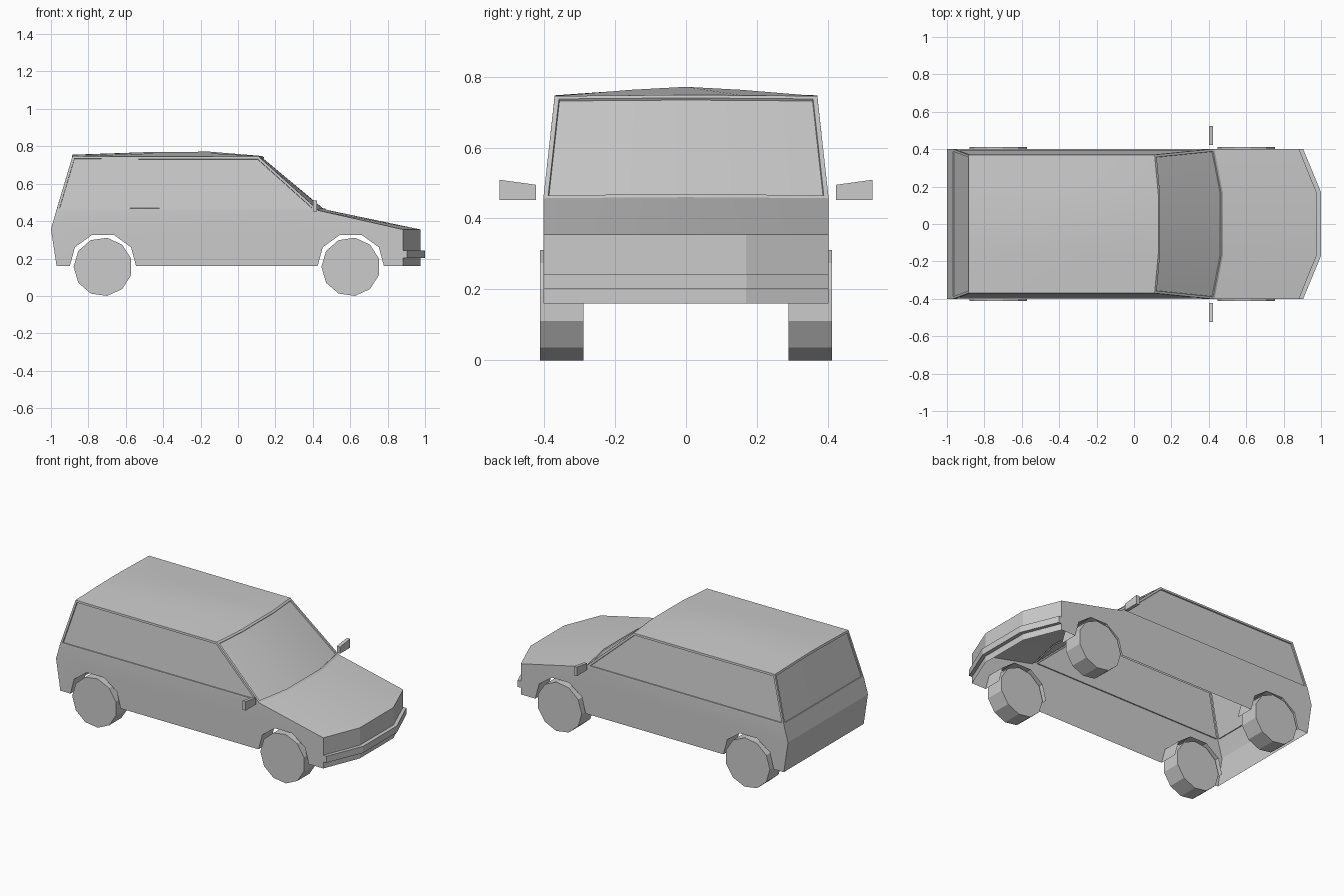
import bpy, bmesh, math

if "Cube" in bpy.data.objects:
    bpy.data.objects.remove(bpy.data.objects["Cube"])


def finish(bm, name, smooth=False):
    bmesh.ops.recalc_face_normals(bm, faces=bm.faces)
    me = bpy.data.meshes.new(name)
    bm.to_mesh(me)
    bm.free()
    ob = bpy.data.objects.new(name, me)
    bpy.context.collection.objects.link(ob)
    if smooth:
        bpy.ops.object.select_all(action='DESELECT')
        ob.select_set(True)
        bpy.context.view_layer.objects.active = ob
        bpy.ops.object.shade_smooth_by_angle(angle=math.radians(20))
    return ob


def prism(name, pts, vec):
    """Extrude a closed outline along vec."""
    bm = bmesh.new()
    f = bm.faces.new([bm.verts.new(p) for p in pts])
    ext = bmesh.ops.extrude_face_region(bm, geom=[f], use_keep_orig=True)
    bmesh.ops.translate(bm, vec=vec, verts=[v for v in ext['geom'] if isinstance(v, bmesh.types.BMVert)])
    return finish(bm, name)


def arch(cx):
    """Wheel arch points, front to back."""
    return [(cx + dx, z, 0, 0) for dx, z in
            ((.177, .16), (.15, .26), (.06, .325), (-.06, .325), (-.15, .26), (-.177, .16))]


WHEEL_X = (-.722, .603)

# Body side profile: x, z, centre bulge in x, crown in z
upper = [(-.972, .455, 0, 0), (-.885, .747, 0, .008), (-.45, .745, 0, .025), (-.15, .745, 0, .026),
         (.11, .745, .02, .003), (.43, .457, .045, .003)]
lower = [(.882, .355, .094, 0), (.882, .16, .094, 0)] + arch(WHEEL_X[1]) + arch(WHEEL_X[0]) \
    + [(-.97, .16, 0, 0), (-1, .357, 0, 0)]
profile = upper + lower
n, nu = len(profile), len(upper)

# Body: profile lofted across the width as a shell, open underneath
bm = bmesh.new()
rings = []
for t in (-1, -.42, 0, .42, 1):
    ring = []
    for x, z, bx, bz in profile:
        half = .37 if z > .7 else .402
        ring.append(bm.verts.new((x + bx * (abs(t) < 1), t * half, z + bz * (1 - abs(t) ** 1.3))))
    rings.append(ring)
strips = {}
for a, b in zip(rings, rings[1:]):
    for i in range(n):
        if nu + 1 <= i <= nu + 13:
            continue
        j = (i + 1) % n
        strips.setdefault(i, []).append(bm.faces.new((a[i], a[j], b[j], b[i])))
sides = []
for r in (rings[0], rings[-1]):
    sides.append(bm.faces.new(r[:nu]))
    bm.faces.new(r[nu - 1:] + r[:1])
    # Wheel arch liners reaching inwards
    for start in (nu + 2, nu + 8):
        outer = r[start:start + 6]
        inner = [bm.verts.new((v.co.x, v.co.y * .7, v.co.z)) for v in outer]
        for k in range(5):
            bm.faces.new((outer[k], outer[k + 1], inner[k + 1], inner[k]))
bmesh.ops.recalc_face_normals(bm, faces=bm.faces)
roof = strips[1][0]
roof.normal_update()
if roof.normal.z < 0:
    bmesh.ops.reverse_faces(bm, faces=bm.faces)
# Recessed side windows, rear window and windscreen
for faces in ([sides[0]], [sides[1]], strips[0], strips[nu - 2]):
    bmesh.ops.inset_region(bm, faces=faces, thickness=.013, depth=0, use_even_offset=True)
    bmesh.ops.inset_region(bm, faces=faces, thickness=.001, depth=-.007, use_even_offset=True)
finish(bm, "body", smooth=True)

# Front bumper wrapping the nose
prism("front_bumper", [(.86, -.402, .202), (.904, -.402, .202), (1, -.17, .202), (1, .17, .202),
                       (.904, .402, .202), (.86, .402, .202), (.955, .17, .202), (.955, -.17, .202)],
      (0, 0, .042))

# Door mirrors
for s, side in ((-1, "right"), (1, "left")):
    prism("mirror_" + side, [(.4, s * .423, .452), (.4, s * .525, .452),
                             (.4, s * .525, .509), (.4, s * .423, .495)], (.022, 0, 0))

# Wheels: eleven-sided drums with a flat edge facing forward
R = .157
for x, end in zip(WHEEL_X, ("rear", "front")):
    for s, side in ((-1, "right"), (1, "left")):
        angles = [math.tau * (k + .5) / 11 for k in range(11)]
        low = min(math.sin(a) for a in angles) * R
        prism(f"wheel_{end}_{side}",
              [(x + R * math.cos(a), s * .412, R * math.sin(a) - low) for a in angles],
              (0, -s * .123, 0))
